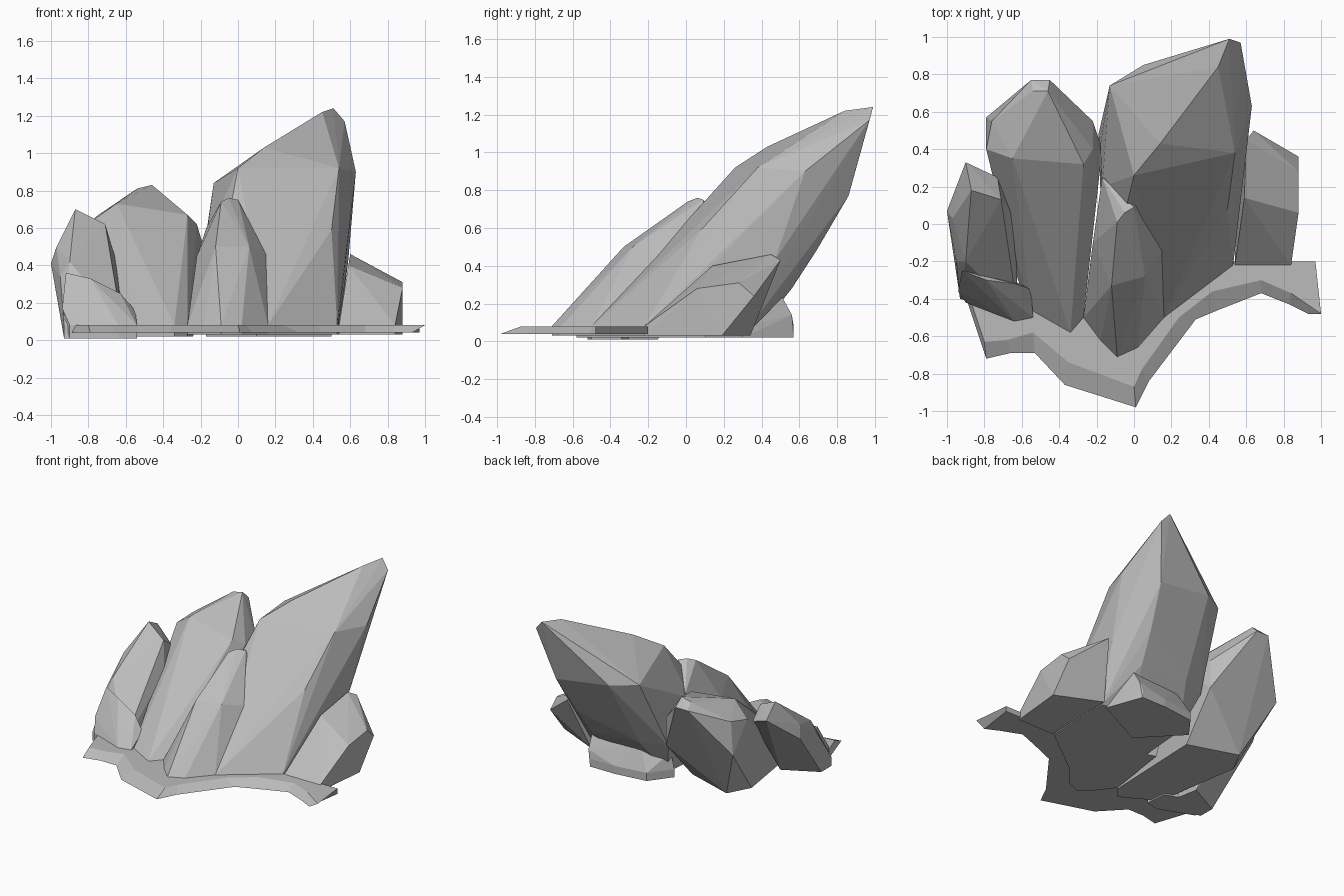
import bpy
import bmesh

default_cube = bpy.data.objects.get("Cube")
if default_cube:
    bpy.data.objects.remove(default_cube, do_unlink=True)


def make_material(name, value):
    material = bpy.data.materials.new(name)
    material.use_nodes = True
    colour = (value, value, value, 1)
    material.diffuse_color = colour
    shader = next(n for n in material.node_tree.nodes if n.type == "BSDF_PRINCIPLED")
    shader.inputs["Base Color"].default_value = colour
    return material


stone = make_material("grey stone", .5)
ground_level = .08


def finish(name, bm):
    """Turn the bmesh into a flat shaded stone object."""
    bmesh.ops.recalc_face_normals(bm, faces=bm.faces)
    mesh = bpy.data.meshes.new(name)
    bm.to_mesh(mesh)
    bm.free()
    mesh.materials.append(stone)
    rock = bpy.data.objects.new(name, mesh)
    bpy.context.collection.objects.link(rock)
    return rock


def make_rock(name, base, base_height, corners):
    """Chiselled boulder: a short upright foot and upper corners, wrapped in a hull."""
    bm = bmesh.new()
    for height in (base_height, ground_level):
        for x, y in base:
            bm.verts.new((x, y, height))
    for corner in corners:
        bm.verts.new(corner)
    hull = bmesh.ops.convex_hull(bm, input=bm.verts[:])
    spare = set(hull["geom_interior"]) | set(hull["geom_unused"])
    spare = [v for v in spare if isinstance(v, bmesh.types.BMVert)]
    bmesh.ops.delete(bm, geom=spare, context="VERTS")
    return finish(name, bm)


def make_skirt(name, outer, inner, back, low):
    """Thin ground slab: a sloping front rim, a flat top and a flat underside."""
    bm = bmesh.new()

    def row(points, height):
        return [bm.verts.new((x, y, height)) for x, y in points]

    rows = [
        row(outer, low),
        row(inner, ground_level),
        row(back, ground_level),
        row(back, low),
    ]
    for first, second in zip(rows, rows[1:] + rows[:1]):
        for i in range(len(first) - 1):
            bm.faces.new((first[i], first[i + 1], second[i + 1], second[i]))
    for end in (0, -1):
        bm.faces.new([line[end] for line in rows])
    return finish(name, bm)


# Tall leaning boulder
make_rock(
    "tall_boulder",
    [(.16, -.5), (.53, -.22), (.54, .3), (.3, .36), (-.1, .36), (-.16, -.4)],
    .03,
    [
        (0, .26, .92), (.14, .43, 1.03), (.45, .84, 1.22),
        (.51, .99, 1.24), (.57, .97, 1.17), (.54, .38, .92),
        (.5, .08, .59), (.63, .63, .9), (.59, .47, .43),
        (.48, .86, .77), (.43, .69, .48), (.4, .56, .28),
        (-.13, .74, .84), (.05, .85, .83), (0, .6, .93),
        (0, .55, .3), (-.19, .48, .3), (-.17, .2, .55), (-.18, .42, .5),
    ],
)

# Low stone under the back of the tall boulder
make_rock(
    "back_stone",
    [(.4, .57), (.2, .57), (-.05, .54), (-.17, .38), (.1, .1), (.5, .3)],
    .02,
    [(.42, .56, .14), (.43, .5, .25), (.05, .48, .25), (-.14, .38, .2)],
)

# Broad boulder left of the middle
make_rock(
    "broad_boulder",
    [(-.34, -.58), (-.27, -.5), (-.24, .27), (-.61, .39), (-.7, .22), (-.62, -.3), (-.55, -.46)],
    .02,
    [
        (-.65, .35, .73), (-.27, .32, .67), (-.22, .4, .62),
        (-.17, .4, .45), (-.22, .55, .34), (-.22, .55, .55),
        (-.54, .71, .81), (-.46, .71, .83), (-.55, .77, .77),
        (-.45, .77, .77), (-.76, .55, .66), (-.79, .57, .42),
        (-.79, .4, .63), (-.67, .05, .42),
    ],
)

# Slender crystal at the front
make_rock(
    "front_crystal",
    [(-.09, -.71), (.02, -.66), (.16, -.5), (.1, -.1), (-.2, 0), (-.27, -.5), (-.18, -.62)],
    .03,
    [
        (-.09, .01, .74), (-.05, .06, .76), (0, .09, .75),
        (.02, .1, .71), (.15, -.14, .46), (.06, -.28, .5),
        (-.12, -.33, .5), (-.22, -.1, .45), (-.17, .25, .6),
        (-.02, .17, .6),
    ],
)

# Low boulder at the end beside the tall one
make_rock(
    "low_boulder",
    [(.54, -.22), (.84, -.22), (.88, .19), (.55, .34)],
    .03,
    [
        (.88, .06, .28), (.88, .28, .31), (.88, .36, .24),
        (.59, .14, .4), (.6, .45, .46), (.64, .5, .43),
        (.67, .48, .4),
    ],
)

# Leaning boulder at the other end
make_rock(
    "side_boulder",
    [(-.93, -.4), (-.93, -.28), (-.68, -.15), (-.62, -.48)],
    .01,
    [
        (-.87, .18, .7), (-.71, .13, .62), (-.9, .33, .62),
        (-.73, .25, .54), (-.65, .05, .42), (-.63, -.12, .25),
        (-1, .07, .41), (-.97, .03, .5), (-.95, -.2, .34),
        (-.9, -.2, .42), (-.7, -.15, .37),
    ],
)

# Small chip in front of the side boulder
make_rock(
    "side_chip",
    [(-.9, -.42), (-.64, -.52), (-.54, -.5), (-.55, -.34), (-.8, -.25)],
    .01,
    [
        (-.79, -.3, .33), (-.63, -.32, .25), (-.55, -.35, .16),
        (-.92, -.25, .36), (-.94, -.36, .17),
    ],
)

# Slab of ground along the front
make_skirt(
    "ground_skirt",
    outer=[
        (-.89, -.42), (-.79, -.72), (-.66, -.69), (-.53, -.69), (-.37, -.86),
        (.01, -.98), (.08, -.84), (.33, -.51), (.45, -.46), (.68, -.37), (.83, -.43), (.93, -.48),
    ],
    inner=[
        (-.87, -.42), (-.8, -.63), (-.68, -.62), (-.54, -.58), (-.35, -.74),
        (0, -.87), (.04, -.78), (.24, -.5), (.42, -.36), (.68, -.3), (.84, -.37), (1, -.48),
    ],
    back=[
        (-.8, -.3), (-.7, -.35), (-.6, -.4), (-.5, -.4), (-.3, -.45),
        (-.1, -.5), (0, -.45), (.2, -.3), (.4, -.2), (.65, -.2), (.82, -.2), (.97, -.2),
    ],
    low=.04,
)
